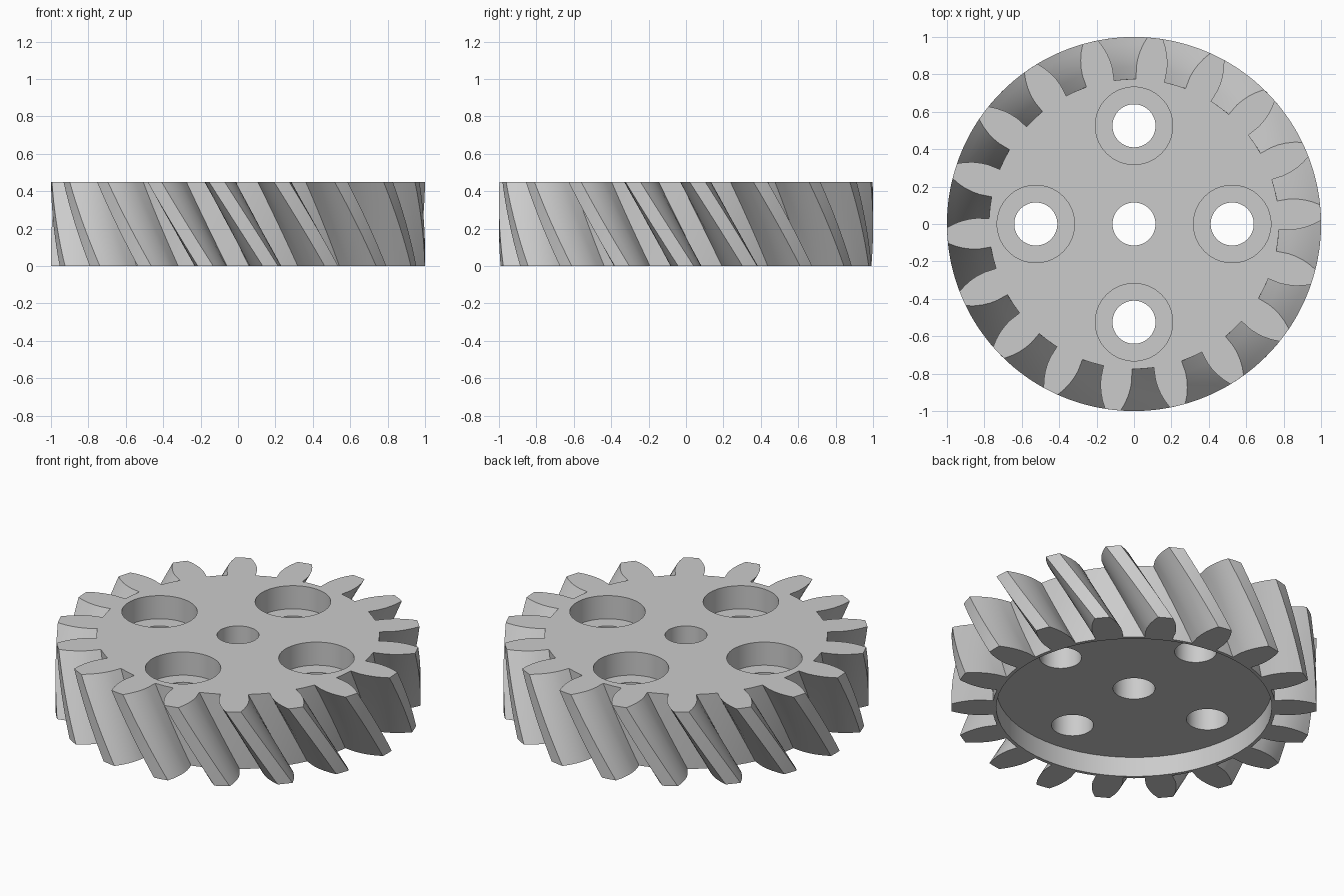
import bpy
import bmesh
from math import radians, cos, sin, pi

cube = bpy.data.objects.get("Cube")
if cube:
    bpy.data.objects.remove(cube, do_unlink=True)

HEIGHT = 0.45
TEETH = 18
TWIST = radians(16.5)     # total turn of the teeth over the height
PHASE = radians(3.5)      # direction of the first tooth on the top face
LAYERS = 16

# Half of a tooth: radius and half angle in degrees, from root to tip
FLANK = [(0.775, 5.65), (0.84, 5.65), (0.88, 5.25), (0.92, 4.55),
         (0.96, 3.6), (1.0, 2.4)]

steel = bpy.data.materials.new("plain_grey")
steel.use_nodes = True
grey = (0.6, 0.6, 0.6, 1)
steel.diffuse_color = grey
steel.node_tree.nodes["Principled BSDF"].inputs["Base Color"].default_value = grey


def gear_outline():
    """Polar points (radius, angle) around all the teeth."""
    tooth = [(r, -a) for r, a in FLANK] + [(1.0, 0)]
    tooth += [(r, a) for r, a in reversed(FLANK)]
    tooth.append((FLANK[0][0], 180 / TEETH))      # middle of the root
    return [(r, radians(a) + i * 2 * pi / TEETH)
            for i in range(TEETH) for r, a in tooth]


def make_gear():
    bm = bmesh.new()
    outline = gear_outline()
    rings = []
    for k in range(LAYERS + 1):
        t = k / LAYERS
        turn = PHASE + TWIST * (1 - t)
        rings.append([bm.verts.new((r * cos(a + turn), r * sin(a + turn), t * HEIGHT))
                      for r, a in outline])
    n = len(outline)
    for low, high in zip(rings, rings[1:]):
        for i in range(n):
            j = (i + 1) % n
            bm.faces.new((low[i], low[j], high[j], high[i]))
    bm.faces.new(rings[-1])
    bm.faces.new(rings[0][::-1])
    mesh = bpy.data.meshes.new("helical_gear")
    bm.to_mesh(mesh)
    bm.free()
    mesh.materials.append(steel)
    obj = bpy.data.objects.new("helical_gear", mesh)
    bpy.context.collection.objects.link(obj)
    return obj


def bore(obj, x, y, radius, bottom, top):
    """Cut a vertical round hole into the object."""
    bpy.ops.mesh.primitive_cylinder_add(vertices=64, radius=radius, depth=top - bottom,
                                        location=(x, y, (top + bottom) / 2))
    cutter = bpy.context.object
    cutter.name = "hole_cutter"
    cutter.hide_render = True
    cutter.data.materials.append(steel)
    bpy.context.view_layer.objects.active = obj
    mod = obj.modifiers.new("hole", 'BOOLEAN')
    mod.operation = 'DIFFERENCE'
    mod.solver = 'EXACT'
    mod.object = cutter
    bpy.ops.object.modifier_apply(modifier=mod.name)
    bpy.data.objects.remove(cutter, do_unlink=True)


gear = make_gear()

# Recess under the gear, then the shaft hole
bore(gear, 0, 0, 0.755, -0.1, 0.12)
bore(gear, 0, 0, 0.115, -0.1, 0.6)

# Four counterbored bolt holes
for i in range(4):
    x, y = 0.525 * cos(i * pi / 2), 0.525 * sin(i * pi / 2)
    bore(gear, x, y, 0.207, HEIGHT - 0.14, 0.6)
    bore(gear, x, y, 0.115, -0.1, 0.6)

bpy.ops.object.select_all(action='DESELECT')
gear.select_set(True)
bpy.context.view_layer.objects.active = gear
bpy.ops.object.shade_smooth_by_angle(angle=radians(30))
